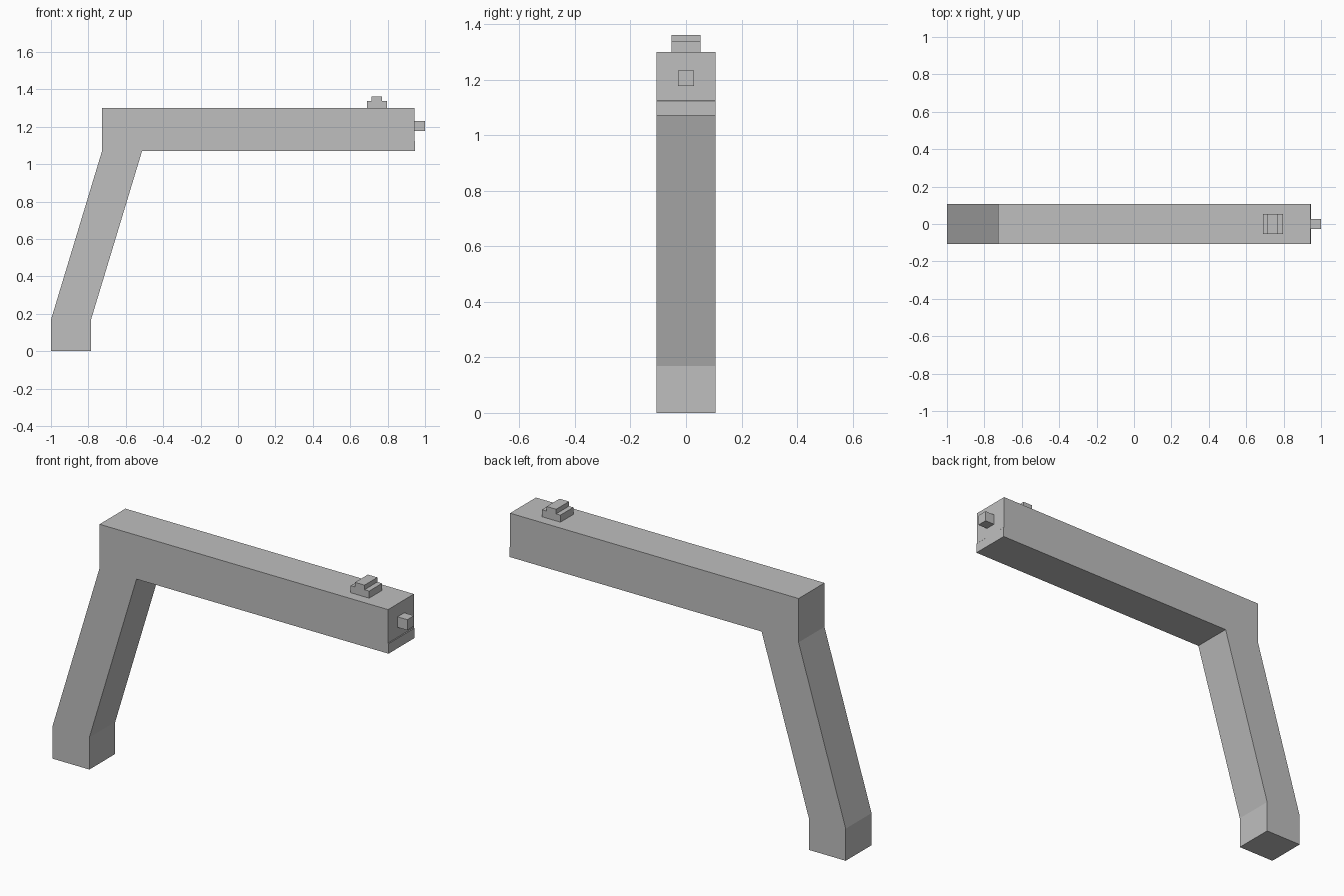
import bpy
import bmesh

cube = bpy.data.objects.get("Cube")
if cube:
    bpy.data.objects.remove(cube, do_unlink=True)

# Single grey finish
grey = bpy.data.materials.new("plain grey")
grey.use_nodes = True
colour = (0.52, 0.52, 0.52, 1)
grey.diffuse_color = colour
grey.node_tree.nodes["Principled BSDF"].inputs["Base Color"].default_value = colour


def extrude_profile(name, points, half_width):
    """Extrude an (x, z) outline symmetrically along y."""
    bm = bmesh.new()
    face = bm.faces.new([bm.verts.new((x, -half_width, z)) for x, z in points])
    moved = bmesh.ops.extrude_face_region(bm, geom=[face])["geom"]
    verts = [v for v in moved if isinstance(v, bmesh.types.BMVert)]
    bmesh.ops.translate(bm, verts=verts, vec=(0, 2 * half_width, 0))
    bmesh.ops.recalc_face_normals(bm, faces=bm.faces)
    mesh = bpy.data.meshes.new(name)
    bm.to_mesh(mesh)
    bm.free()
    mesh.materials.append(grey)
    obj = bpy.data.objects.new(name, mesh)
    bpy.context.collection.objects.link(obj)
    return obj


# Bent body: upright foot, leaning post and level beam with a slim end lip
extrude_profile("bent_body", [
    (-1, 0), (-0.786, 0), (-0.786, 0.168), (-0.513, 1.07),
    (0.947, 1.07), (0.947, 1.122), (0.944, 1.125), (0.944, 1.3),
    (-0.727, 1.3), (-0.727, 1.07), (-1, 0.168),
], 0.107)

# Stepped block on top of the beam
extrude_profile("top_step_block", [
    (0.69, 1.3), (0.797, 1.3), (0.797, 1.337), (0.77, 1.337),
    (0.77, 1.361), (0.715, 1.361), (0.715, 1.337), (0.69, 1.337),
], 0.053)

# Square stub on the beam end
extrude_profile("end_stub", [
    (0.944, 1.177), (1, 1.177), (1, 1.232), (0.944, 1.232),
], 0.028)
